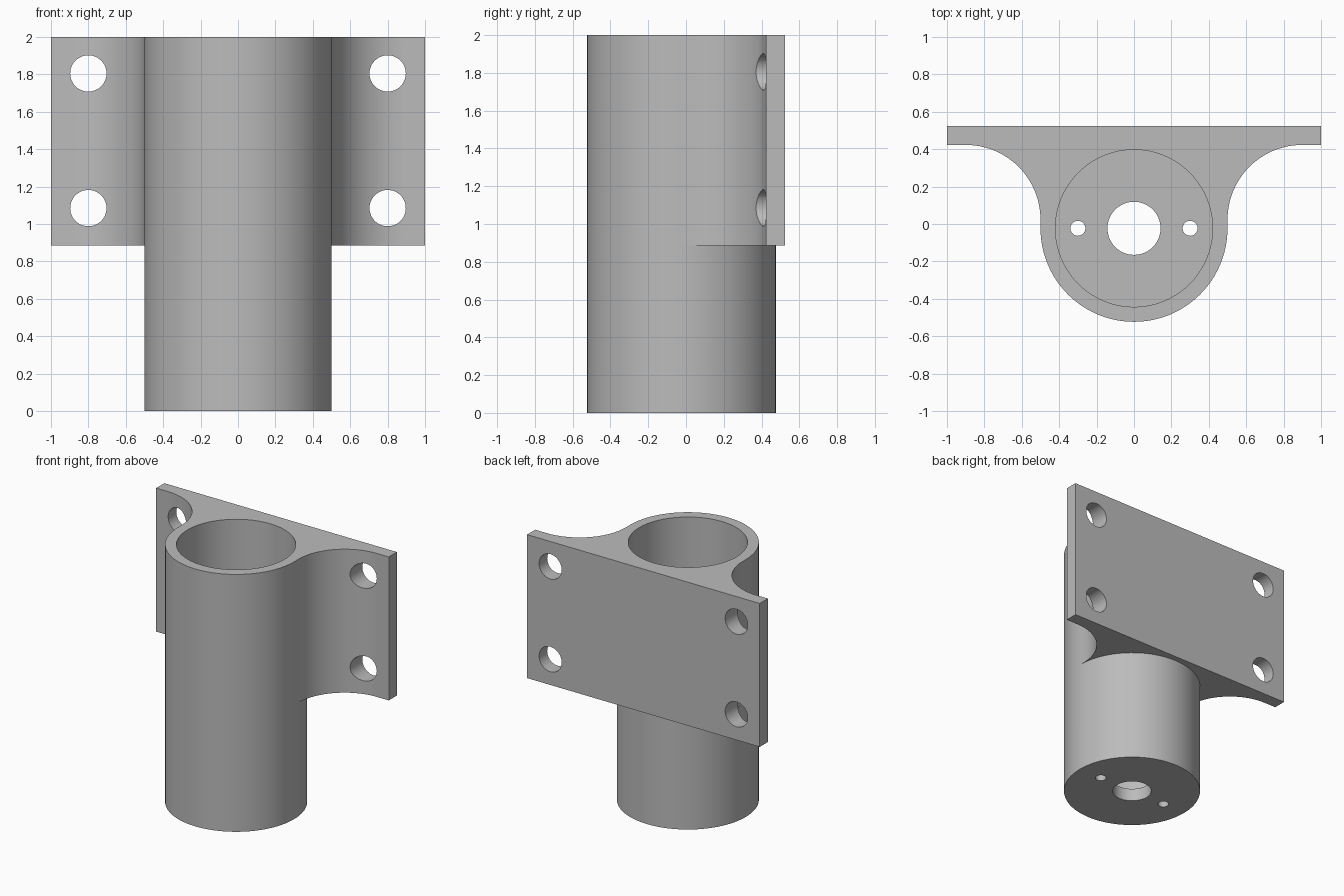
import bpy, bmesh
from math import sin, cos, pi, radians

cube = bpy.data.objects.get("Cube")
if cube:
    bpy.data.objects.remove(cube, do_unlink=True)

CY = -0.023                 # axis of the tube in y
R, BORE = 0.5, 0.42         # outer and inner tube radius
FLOOR = 0.1                 # thickness of the tube floor
STEP, TOP = 0.885, 2.0      # underside and top of the mounting plate
FRONT, BACK = 0.423, 0.523  # faces of the mounting plate
FILLET = 0.4
N = 48                      # segments per half circle

grey = bpy.data.materials.new("plain grey")
grey.use_nodes = True
colour = (0.5, 0.5, 0.5, 1)
grey.diffuse_color = colour
grey.node_tree.nodes["Principled BSDF"].inputs["Base Color"].default_value = colour


def arc(cx, cy, r, a0, a1, n):
    angles = [a0 + (a1 - a0) * i / n for i in range(n + 1)]
    return [(cx + r * cos(a), cy + r * sin(a)) for a in angles]


# Plan outlines, counter-clockwise: front half, back half, flared wings
front_half = arc(0, CY, R, pi, 2 * pi, N)
back_half = arc(0, CY, R, 0, pi, N)[1:-1]
wing = arc(R + FILLET, FRONT - FILLET, FILLET, pi, pi / 2, 24)
wing += [(1, FRONT), (1, BACK)]
wings = wing + [(-x, y) for x, y in reversed(wing)]

bm = bmesh.new()


def ring(points, z):
    return [bm.verts.new((x, y, z)) for x, y in points]


def walls(low, high):
    for i in range(len(low)):
        bm.faces.new((low[i - 1], low[i], high[i], high[i - 1]))


# Round lower body, stepped underside, flared upper body
base = ring(front_half + back_half, 0)
mid_front, mid_back = ring(front_half, STEP), ring(back_half, STEP)
mid_wings = ring(wings, STEP)
top = ring(front_half + wings, TOP)
bm.faces.new(base)
walls(base, mid_front + mid_back)
bm.faces.new([mid_front[-1]] + mid_wings + [mid_front[0]] + mid_back[::-1])
walls(mid_front + mid_wings, top)
bm.faces.new(top)
bmesh.ops.recalc_face_normals(bm, faces=bm.faces)

mesh = bpy.data.meshes.new("tube_bracket")
bm.to_mesh(mesh)
bm.free()
bracket = bpy.data.objects.new("tube_bracket", mesh)
bpy.context.collection.objects.link(bracket)
mesh.materials.append(grey)


def drill(name, location, radius, depth, segments, tilt=0):
    """Cut a round hole through the bracket."""
    bpy.ops.mesh.primitive_cylinder_add(vertices=segments, radius=radius, depth=depth,
                                        location=location, rotation=(tilt, 0, 0))
    cutter = bpy.context.object
    cutter.name = name
    cutter.hide_render = True
    cutter.data.materials.append(grey)
    bpy.context.view_layer.objects.active = bracket
    cut = bracket.modifiers.new(name, 'BOOLEAN')
    cut.operation, cut.solver, cut.object = 'DIFFERENCE', 'EXACT', cutter
    bpy.ops.object.modifier_apply(modifier=cut.name)
    bpy.data.objects.remove(cutter, do_unlink=True)


# Main bore and floor holes
drill("bore", (0, CY, FLOOR + 1), BORE, 2, 2 * N)
drill("shaft_hole", (0, CY, 0), 0.142, 0.5, 48)
for side in (-1, 1):
    drill("screw_hole", (0.3 * side, CY, 0), 0.04, 0.5, 32)
    # Bolt holes through the plate
    for z in (1.085, 1.805):
        drill("bolt_hole", (0.8 * side, 0.4, z), 0.097, 0.6, 48, radians(90))

# Smooth curved walls, sharp rims
bpy.ops.object.select_all(action='DESELECT')
bracket.select_set(True)
bpy.context.view_layer.objects.active = bracket
bpy.ops.object.shade_smooth_by_angle(angle=radians(30))
